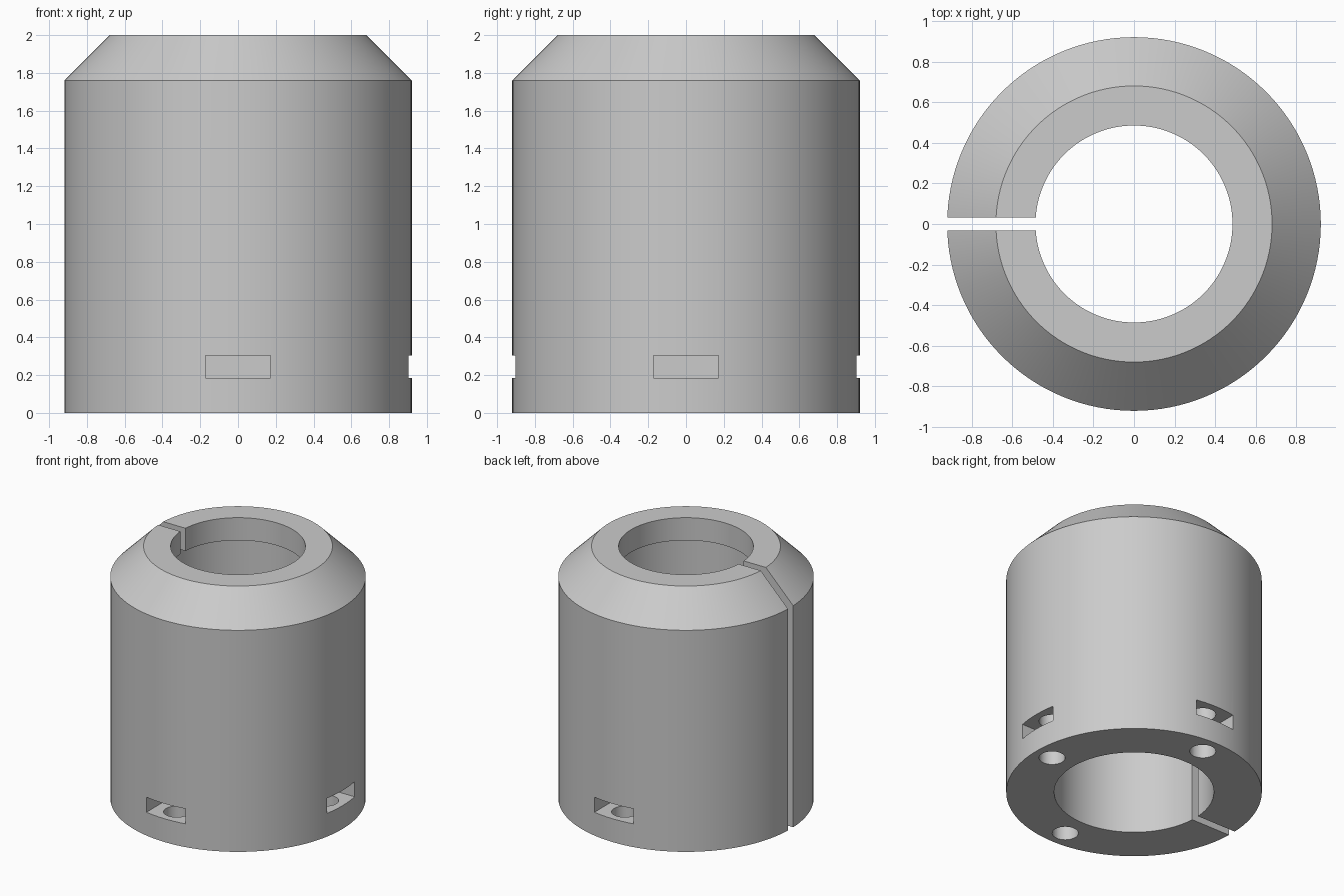
import bpy, bmesh, math
from mathutils import Matrix, Vector

if "Cube" in bpy.data.objects:
    bpy.data.objects.remove(bpy.data.objects["Cube"], do_unlink=True)

# Single grey material
grey = bpy.data.materials.new("light_grey")
grey.use_nodes = True
COLOUR = (0.6, 0.6, 0.6, 1)
grey.diffuse_color = COLOUR
grey.node_tree.nodes["Principled BSDF"].inputs["Base Color"].default_value = COLOUR

OUTER, CAVITY, LIP = 0.92, 0.575, 0.485
SEGMENTS = 128


def finish(name, bm):
    bmesh.ops.recalc_face_normals(bm, faces=bm.faces)
    mesh = bpy.data.meshes.new(name)
    bm.to_mesh(mesh)
    bm.free()
    mesh.materials.append(grey)
    obj = bpy.data.objects.new(name, mesh)
    bpy.context.collection.objects.link(obj)
    return obj


def lathe(name, profile):
    bm = bmesh.new()
    verts = [bm.verts.new((r, 0, z)) for r, z in profile]
    edges = [bm.edges.new((v, verts[i - 1])) for i, v in enumerate(verts)]
    bmesh.ops.spin(bm, geom=verts + edges, axis=(0, 0, 1), cent=(0, 0, 0),
                   angle=math.tau, steps=SEGMENTS, use_merge=True)
    bmesh.ops.remove_doubles(bm, verts=bm.verts, dist=1e-5)
    return finish(name, bm)


def box(name, low, high, turn=0):
    low, high = Vector(low), Vector(high)
    bm = bmesh.new()
    bmesh.ops.create_cube(bm, size=1, matrix=Matrix.Rotation(turn, 4, "Z")
                          @ Matrix.Translation((low + high) / 2)
                          @ Matrix.Diagonal((*(high - low), 1)))
    return finish(name, bm)


def rod(name, radius, low, high, offset, turn):
    bm = bmesh.new()
    bmesh.ops.create_cone(bm, cap_ends=True, segments=48, radius1=radius,
                          radius2=radius, depth=high - low,
                          matrix=Matrix.Rotation(turn, 4, "Z")
                          @ Matrix.Translation((offset, 0, (low + high) / 2)))
    return finish(name, bm)


# Chamfered sleeve with a wide cavity and a narrower top lip
sleeve = lathe("split_sleeve", [
    (CAVITY, 0), (OUTER, 0), (OUTER, 1.76), (0.68, 2),
    (LIP, 2), (LIP, 1.82), (CAVITY, 1.82)])

# Full-height slit on the right, nut pockets and screw holes on the other sides
cutters = [box("slit_cutter", (-1.1, -0.0325, -0.1), (-0.3, 0.0325, 2.1))]
for side, turn in (("front", -math.pi / 2), ("left", 0), ("back", math.pi / 2)):
    cutters.append(box(side + "_pocket_cutter", (0.605, -0.172, 0.185),
                       (1.1, 0.172, 0.305), turn))
    cutters.append(rod(side + "_screw_cutter", 0.094, -0.1, 0.5, 0.77, turn))

for cutter in cutters:
    cutter.hide_render = True
    cut = sleeve.modifiers.new(cutter.name, "BOOLEAN")
    cut.operation, cut.solver, cut.object = "DIFFERENCE", "EXACT", cutter

# Bake the cuts, then drop the cutters
bpy.context.view_layer.update()
graph = bpy.context.evaluated_depsgraph_get()
baked = bpy.data.meshes.new_from_object(sleeve.evaluated_get(graph))
sleeve.modifiers.clear()
sleeve.data = baked
baked.materials.clear()
baked.materials.append(grey)
for face in baked.polygons:
    face.material_index = 0
for cutter in cutters:
    bpy.data.objects.remove(cutter, do_unlink=True)

for obj in bpy.context.selected_objects:
    obj.select_set(False)
sleeve.select_set(True)
bpy.context.view_layer.objects.active = sleeve
bpy.ops.object.shade_smooth_by_angle(angle=math.radians(30))
